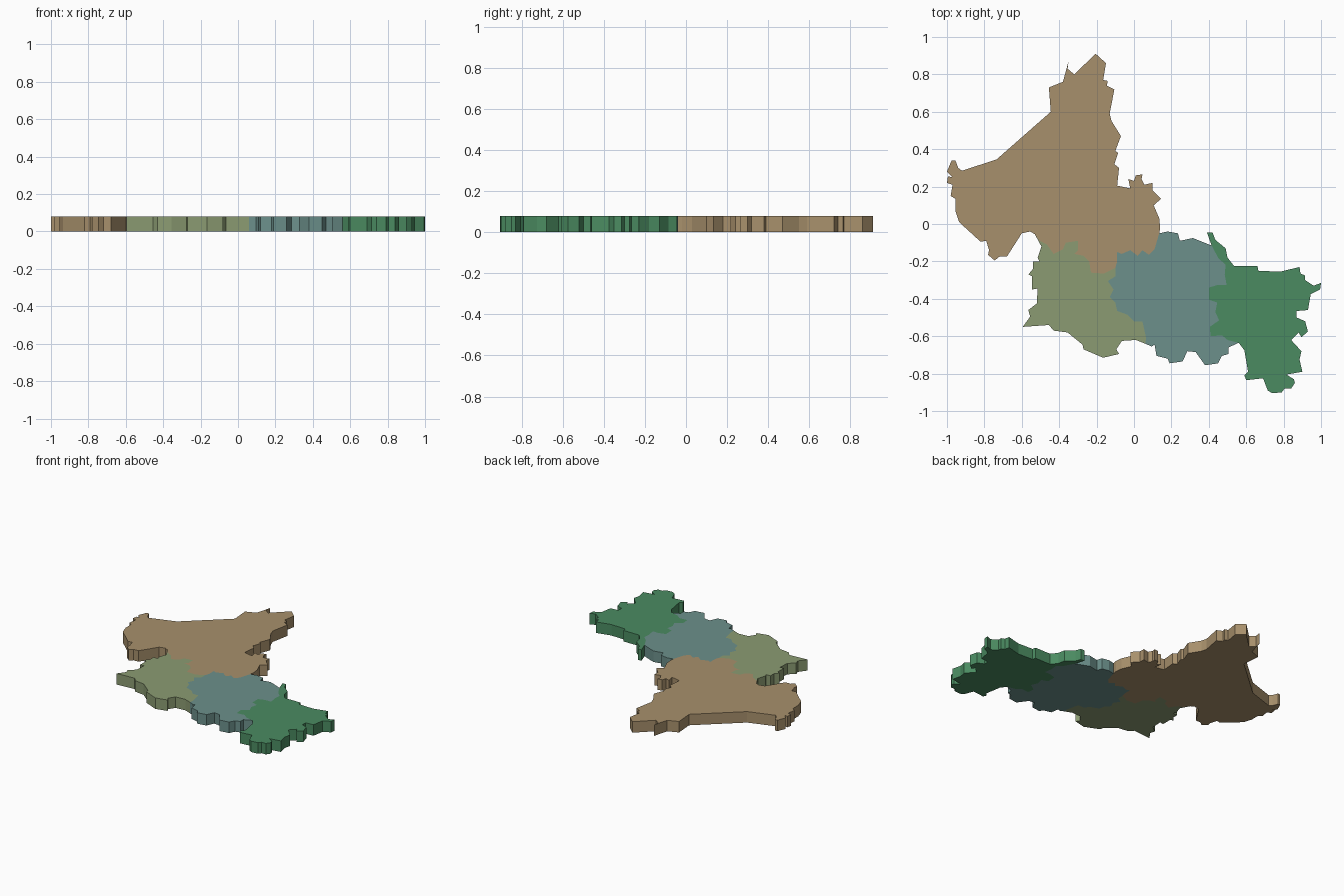
import bpy, bmesh

HEIGHT = 0.08

# Outer edges, running clockwise seen from above
brown_coast = [
    (-.53, -.055), (-.555, -.04), (-.60, -.05), (-.68, -.175), (-.72, -.175), (-.745, -.195),
    (-.78, -.165), (-.775, -.14), (-.79, -.09), (-.82, -.095), (-.935, .01), (-.955, .07),
    (-.955, .135), (-.98, .15), (-.97, .21), (-1, .22), (-.995, .255), (-.97, .25),
    (-1, .28), (-.975, .34), (-.955, .34), (-.94, .30), (-.92, .285), (-.735, .345),
    (-.445, .60), (-.455, .73), (-.38, .76), (-.35, .87), (-.355, .83), (-.32, .80),
    (-.205, .91), (-.15, .86), (-.165, .77), (-.14, .765), (-.145, .74), (-.105, .72),
    (-.13, .59), (-.12, .55), (-.07, .47), (-.10, .39), (-.085, .38), (-.105, .32),
    (-.08, .30), (-.09, .205), (-.02, .19), (-.03, .24), (0, .23), (.01, .26),
    (.045, .265), (.04, .24), (.055, .21), (.10, .22), (.10, .18), (.145, .135),
    (.105, .10), (.135, .03), (.14, -.02), (.135, -.05)]
blue_north_coast = [
    (.135, -.05), (.18, -.04), (.235, -.05), (.245, -.09), (.315, -.075), (.415, -.115)]
green_coast = [
    (.415, -.115), (.39, -.045), (.42, -.045), (.435, -.085), (.49, -.13), (.50, -.18),
    (.535, -.225), (.66, -.225), (.665, -.25), (.78, -.255), (.885, -.23), (.89, -.265),
    (.915, -.275), (.915, -.30), (.96, -.33), (1, -.315), (.995, -.35), (.945, -.375),
    (.93, -.46), (.87, -.465), (.87, -.50), (.915, -.52), (.93, -.575), (.895, -.605),
    (.88, -.58), (.84, -.62), (.895, -.68), (.885, -.725), (.90, -.79), (.815, -.805),
    (.855, -.83), (.86, -.85), (.84, -.88), (.805, -.88), (.79, -.90), (.74, -.905),
    (.715, -.89), (.69, -.825), (.60, -.835), (.59, -.81), (.61, -.79), (.59, -.675),
    (.56, -.635)]
blue_south_coast = [
    (.56, -.635), (.505, -.66), (.505, -.695), (.47, -.705), (.45, -.745), (.38, -.755),
    (.33, -.685), (.285, -.68), (.26, -.735), (.19, -.745), (.18, -.72), (.12, -.705),
    (.11, -.645), (.095, -.655), (.06, -.64)]
olive_coast = [
    (.06, -.64), (.01, -.62), (-.065, -.625), (-.095, -.67), (-.08, -.695), (-.165, -.715),
    (-.27, -.67), (-.275, -.645), (-.355, -.58), (-.43, -.57), (-.455, -.54), (-.595, -.55),
    (-.555, -.495), (-.565, -.46), (-.52, -.425), (-.515, -.345), (-.545, -.35), (-.545, -.28),
    (-.565, -.27), (-.54, -.24), (-.54, -.20), (-.505, -.20), (-.515, -.18), (-.495, -.12),
    (-.53, -.055)]

# Borders shared by neighbouring plates
brown_blue = [
    (.135, -.05), (.12, -.10), (.11, -.135), (.08, -.165), (.045, -.14), (.02, -.17),
    (-.02, -.14), (-.065, -.16), (-.09, -.15), (-.09, -.20), (-.10, -.235)]
brown_olive = [
    (-.10, -.235), (-.16, -.265), (-.23, -.26), (-.24, -.20), (-.27, -.17), (-.32, -.16),
    (-.30, -.14), (-.30, -.09), (-.365, -.10), (-.38, -.135), (-.43, -.16), (-.465, -.11),
    (-.505, -.09), (-.53, -.055)]
blue_olive = [
    (.06, -.64), (.065, -.61), (.045, -.52), (0, -.52), (-.035, -.485), (-.09, -.465),
    (-.10, -.42), (-.13, -.39), (-.11, -.35), (-.14, -.305), (-.10, -.28), (-.10, -.235)]
blue_green = [
    (.415, -.115), (.45, -.18), (.49, -.22), (.485, -.27), (.495, -.325), (.45, -.325),
    (.40, -.34), (.40, -.405), (.445, -.42), (.435, -.47), (.455, -.515), (.405, -.55),
    (.41, -.60), (.47, -.595), (.50, -.62), (.56, -.635)]


def plate(name, color, *edges):
    """Join end-to-end edges into a loop and extrude it into a solid plate."""
    outline = [p for edge in edges for p in edge[:-1]]
    bm = bmesh.new()
    base = bm.faces.new([bm.verts.new((x, y, 0)) for x, y in outline])
    # Keep the base face and add a raised copy with walls
    top = bmesh.ops.extrude_face_region(bm, geom=[base], use_keep_orig=True)
    for v in top["geom"]:
        if isinstance(v, bmesh.types.BMVert):
            v.co.z = HEIGHT
    bmesh.ops.triangulate(bm, faces=[f for f in bm.faces if len(f.verts) > 4])
    bmesh.ops.recalc_face_normals(bm, faces=bm.faces[:])
    mesh = bpy.data.meshes.new(name)
    bm.to_mesh(mesh)
    bm.free()
    mat = bpy.data.materials.new(name + "_color")
    mat.diffuse_color = (*color, 1)
    mesh.materials.append(mat)
    bpy.context.collection.objects.link(bpy.data.objects.new(name, mesh))


# The four map regions
plate("brown_region", (.39, .28, .15), brown_coast, brown_blue, brown_olive)
plate("olive_region", (.26, .33, .17), olive_coast, brown_olive[::-1], blue_olive[::-1])
plate("blue_region", (.15, .28, .26), blue_north_coast, blue_green, blue_south_coast,
      blue_olive, brown_blue[::-1])
plate("green_region", (.07, .26, .12), green_coast, blue_green[::-1])
